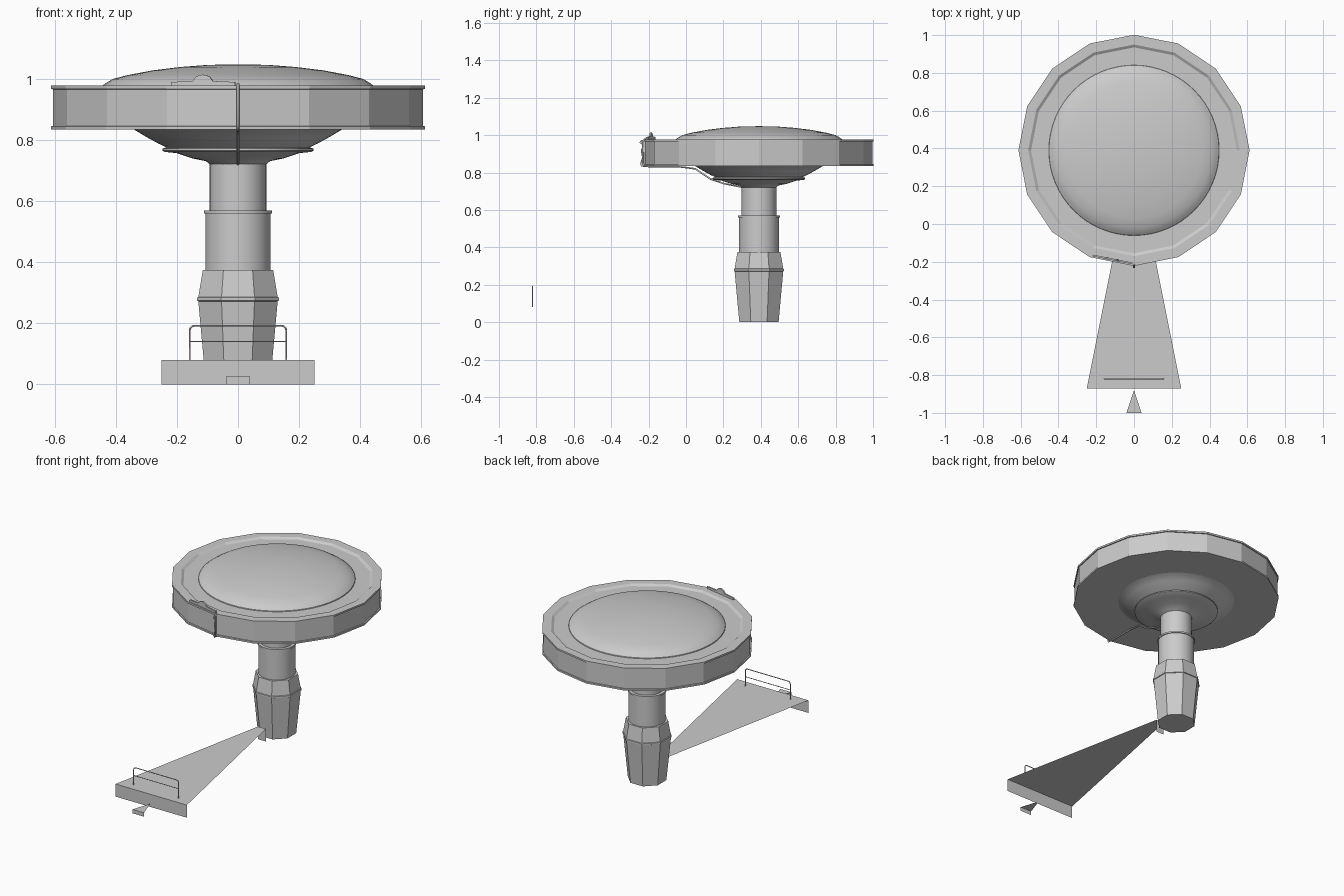
import bpy, bmesh, math
from math import cos, sin, pi

cube = bpy.data.objects.get("Cube")
if cube:
    bpy.data.objects.remove(cube, do_unlink=True)

CY = 0.39  # tower axis

grey = bpy.data.materials.new("plain_grey")
grey.use_nodes = True
shade = (0.6, 0.6, 0.6, 1)
grey.diffuse_color = shade
grey.node_tree.nodes["Principled BSDF"].inputs["Base Color"].default_value = shade


def finish(name, bm, smooth=False, fix=True):
    if fix:
        bmesh.ops.recalc_face_normals(bm, faces=bm.faces)
    mesh = bpy.data.meshes.new(name)
    bm.to_mesh(mesh)
    bm.free()
    ob = bpy.data.objects.new(name, mesh)
    bpy.context.collection.objects.link(ob)
    mesh.materials.append(grey)
    if smooth:
        bpy.ops.object.select_all(action='DESELECT')
        ob.select_set(True)
        bpy.context.view_layer.objects.active = ob
        bpy.ops.object.shade_smooth_by_angle(angle=math.radians(30))
    return ob


def lathe(name, profile, sides, phase=0.0, smooth=False):
    """Turn (radius, height) points around the tower axis, end to end."""
    bm = bmesh.new()
    rings = []
    for r, z in profile:
        if r == 0:
            rings.append([bm.verts.new((0, CY, z))] * sides)
        else:
            rings.append([bm.verts.new((r * cos(phase + 2 * pi * i / sides),
                                        CY + r * sin(phase + 2 * pi * i / sides), z))
                          for i in range(sides)])
    for a, b in zip(rings, rings[1:]):
        for i in range(sides):
            j = (i + 1) % sides
            bm.faces.new(dict.fromkeys((a[i], a[j], b[j], b[i])))
    return finish(name, bm, smooth)


def sheet(name, polygons):
    bm = bmesh.new()
    for poly in polygons:
        bm.faces.new([bm.verts.new(p) for p in poly])
    return finish(name, bm, fix=False)


def tube(name, points, radius):
    curve = bpy.data.curves.new(name, 'CURVE')
    curve.dimensions = '3D'
    curve.bevel_depth = radius
    curve.bevel_resolution = 1
    curve.use_fill_caps = True
    spline = curve.splines.new('POLY')
    spline.points.add(len(points) - 1)
    for p, co in zip(spline.points, points):
        p.co = (*co, 1)
    ob = bpy.data.objects.new(name, curve)
    bpy.context.collection.objects.link(ob)
    curve.materials.append(grey)


# Faceted pedestal, radii given across the flats
flat = cos(pi / 8)
pedestal = [(0, 0), (0.105, 0), (0.130, 0.272), (0.134, 0.274), (0.134, 0.284),
            (0.130, 0.286), (0.115, 0.375), (0, 0.375)]
lathe("pedestal", [(r / flat, z) for r, z in pedestal], 8, pi / 8)

# Round column with a lip between its two stages
lathe("column", [(0.107, 0.37), (0.107, 0.56), (0.112, 0.56), (0.112, 0.57),
                 (0.093, 0.57), (0.093, 0.73)], 40, smooth=True)

# Underside bowl with its stepped collar
lathe("under_bowl", [(0.085, 0.718), (0.092, 0.72), (0.105, 0.731), (0.15, 0.74),
                     (0.2, 0.757), (0.24, 0.761), (0.247, 0.765), (0.247, 0.772),
                     (0.235, 0.776), (0.26, 0.788), (0.30, 0.81), (0.345, 0.837),
                     (0.40, 0.84)], 48, smooth=True)

# Faceted rim with raised bands and a sunken deck
lathe("rim", [(0.34, 0.837), (0.60, 0.835), (0.612, 0.835), (0.612, 0.845),
              (0.606, 0.846), (0.606, 0.966), (0.612, 0.967), (0.612, 0.978),
              (0.56, 0.978), (0.545, 0.968), (0.43, 0.968)], 16)

# Domed roof
lathe("dome", [(0.452, 0.965), (0.45, 0.973), (0.435, 0.985), (0.41, 1.0),
               (0.36, 1.013), (0.28, 1.028), (0.19, 1.039), (0.1, 1.046),
               (0, 1.048)], 64, smooth=True)

# Walkway of flat planks tapering towards the pedestal, with end skirts
FRONT, BACK, TOP, PLANKS = -0.87, 0.24, 0.08, 10


def half_width(y):
    return 0.25 - 0.2 * (y - FRONT)


planks = []
for i in range(PLANKS):
    y0 = FRONT + (BACK - FRONT) * i / PLANKS
    y1 = FRONT + (BACK - FRONT) * (i + 1) / PLANKS
    w0, w1 = half_width(y0), half_width(y1)
    planks.append([(-w0, y0, TOP), (w0, y0, TOP), (w1, y1, TOP), (-w1, y1, TOP)])
sheet("walkway", planks)


def skirt(name, y, w, h):
    sheet(name, [[(-w, y, 0), (w, y, 0), (w, y, h), (-w, y, h)]])


skirt("walkway_front_skirt", FRONT, 0.25, TOP)
skirt("walkway_back_skirt", BACK, half_width(BACK), TOP)

# Small pointed step
sheet("step", [[(-0.04, -1, 0.025), (0.04, -1, 0.025), (0, -0.88, 0.025)]])
skirt("step_skirt", -1, 0.04, 0.025)

# Handrail with rounded corners and a middle bar
W, H, RY, C = 0.158, 0.192, -0.82, 0.015
arc = [(W - C + C * cos(a), RY, H - C + C * sin(a)) for a in (0, pi / 6, pi / 3, pi / 2)]
rail = [(W, RY, TOP)] + arc
tube("handrail", rail + [(-x, y, z) for x, y, z in reversed(rail)], 0.003)
tube("handrail_middle_bar", [(-W, RY, 0.14), (W, RY, 0.14)], 0.002)

# Pipe running from the column up over the front of the rim
tube("supply_pipe", [(0, 0.3, 0.722), (0, 0.2, 0.742), (0, 0.13, 0.766), (0, 0.05, 0.82),
                     (0, -0.04, 0.832), (0, -0.2, 0.832), (0, -0.225, 0.838),
                     (0, -0.23, 0.85), (0, -0.23, 0.97), (0, -0.215, 0.984)], 0.005)

# Wavy fin on the rim front
sheet("rim_fin", [[(0, y, z) for y, z in ((-0.215, 0.83), (-0.24, 0.832), (-0.245, 0.85),
                                          (-0.235, 0.88), (-0.242, 0.92), (-0.228, 0.945),
                                          (-0.25, 0.96), (-0.24, 0.975), (-0.215, 0.975))]])

# Bracket plate with a half-round crest along one rim facet
R = 0.6
a, b = (0, CY - R), (-R * sin(pi / 8), CY - R * cos(pi / 8))
outline = [(0.04, 0.97), (0.04, 0.99), (0.36, 0.993)]
outline += [(0.5 - 0.13 * cos(t * pi / 8), 0.993 + 0.021 * sin(t * pi / 8)) for t in range(1, 8)]
outline += [(0.64, 0.993), (0.95, 0.99), (0.95, 0.97)]
bracket = sheet("rim_bracket", [[(a[0] + (b[0] - a[0]) * t, a[1] + (b[1] - a[1]) * t, z)
                                 for t, z in outline]])
solid = bracket.modifiers.new("thickness", 'SOLIDIFY')
solid.thickness = 0.009
solid.offset = 0
